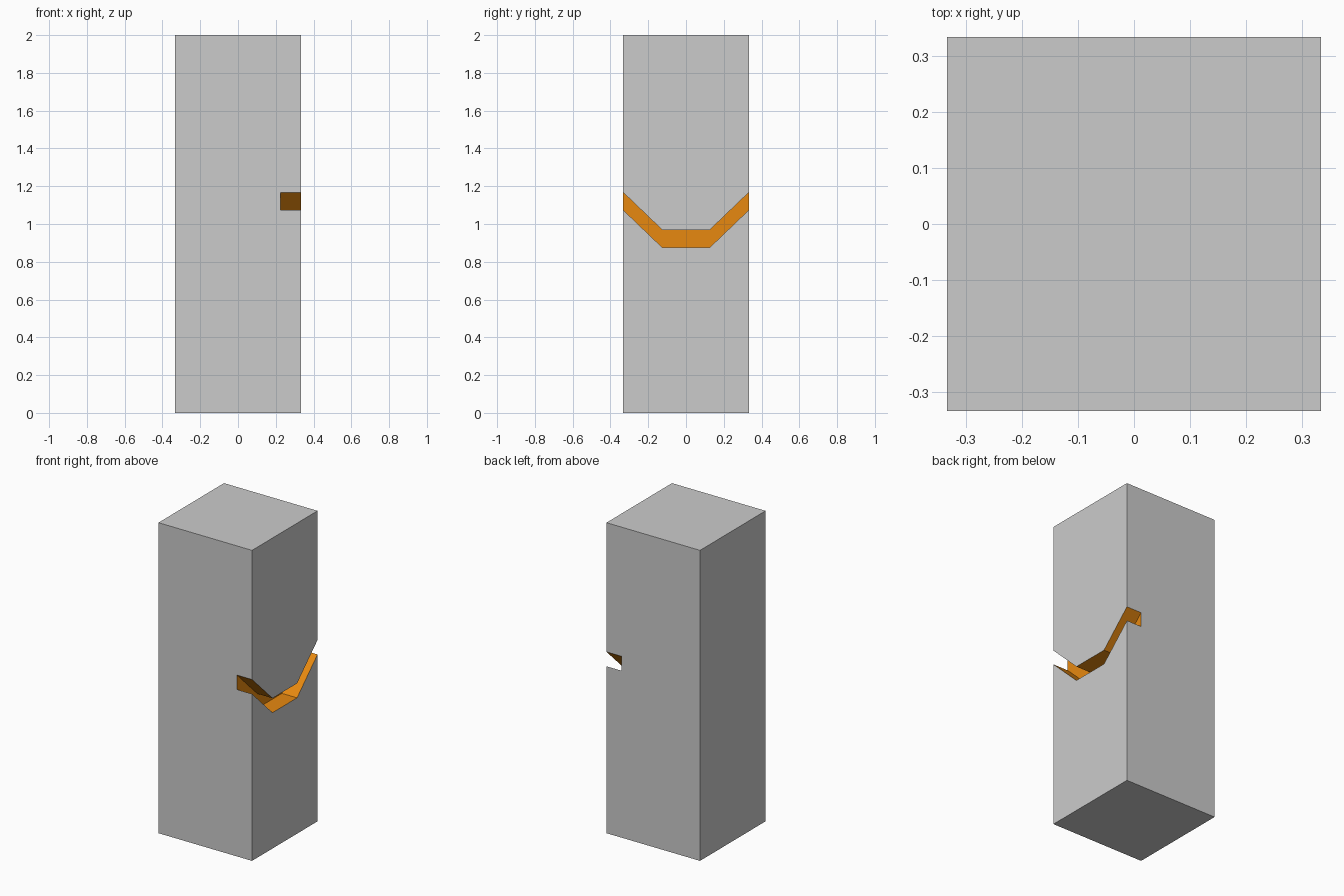
import bpy, bmesh, math

if "Cube" in bpy.data.objects:
    bpy.data.objects.remove(bpy.data.objects["Cube"])

H = 1 / 3            # half width of the pillar
FLOOR_X = 0.226      # inner wall of the groove
GROOVE_H = 0.093     # groove height


def section(bm, y, z):
    """Pillar cross-section at y, with the groove's lower lip at z."""
    t = z + GROOVE_H
    pts = [(-H, 0), (H, 0), (H, z), (FLOOR_X, z),
           (FLOOR_X, t), (H, t), (H, 2), (-H, 2)]
    return [bm.verts.new((x, y, pz)) for x, pz in pts]


def material(name, color):
    m = bpy.data.materials.new(name)
    m.diffuse_color = color
    m.use_nodes = True
    m.node_tree.nodes["Principled BSDF"].inputs["Base Color"].default_value = m.diffuse_color
    return m


# Pillar lofted front to back so the groove dips in the middle
bm = bmesh.new()
path = [(-H, 1.075), (-0.125, 0.875), (0.125, 0.875), (H, 1.075)]
rings = [section(bm, y, z) for y, z in path]
for a, b in zip(rings, rings[1:]):
    for i in range(8):
        j = (i + 1) % 8
        f = bm.faces.new((a[i], a[j], b[j], b[i]))
        f.material_index = 1 if i in (2, 3, 4) else 0
bm.faces.new(rings[0])
bm.faces.new(rings[-1])

# Merge the flat outer sides, keeping the groove walls separate
bmesh.ops.dissolve_limit(bm, angle_limit=math.radians(1), verts=bm.verts[:],
                         edges=bm.edges[:], delimit={'MATERIAL'})
bmesh.ops.recalc_face_normals(bm, faces=bm.faces[:])

mesh = bpy.data.meshes.new("grooved_pillar")
bm.to_mesh(mesh)
bm.free()
mesh.materials.append(material("stone_grey", (0.8, 0.8, 0.8, 1)))
mesh.materials.append(material("groove_orange", (0.8, 0.25, 0.005, 1)))
bpy.context.collection.objects.link(bpy.data.objects.new("grooved_pillar", mesh))
